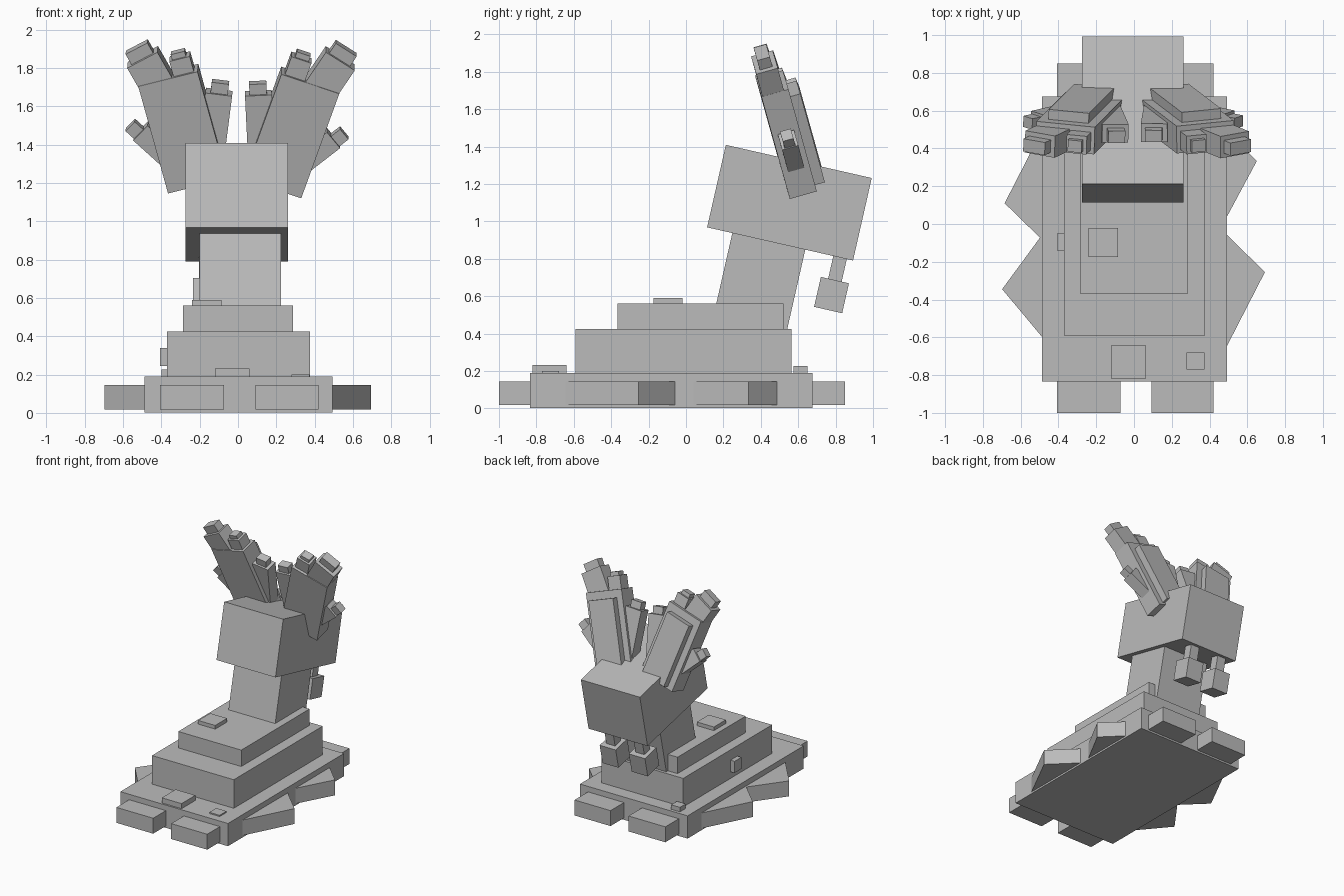
import bpy, bmesh, math
from mathutils import Matrix, Vector

cube = bpy.data.objects.get("Cube")
if cube:
    bpy.data.objects.remove(cube, do_unlink=True)

grey = bpy.data.materials.new("plain_grey")
grey.use_nodes = True
grey.diffuse_color = (0.5, 0.5, 0.5, 1)
grey.node_tree.nodes["Principled BSDF"].inputs["Base Color"].default_value = (0.5, 0.5, 0.5, 1)


def finish(name, bm):
    bmesh.ops.recalc_face_normals(bm, faces=bm.faces)
    mesh = bpy.data.meshes.new(name)
    bm.to_mesh(mesh)
    bm.free()
    mesh.materials.append(grey)
    ob = bpy.data.objects.new(name, mesh)
    bpy.context.collection.objects.link(ob)
    return ob


def block(name, xs, ys, zs, frame=Matrix(), tilt=0):
    """Box between limits, turned about its own y axis, then placed in a frame."""
    lims = (xs, ys, zs)
    centre = Vector([(a + b) / 2 for a, b in lims])
    size = [abs(b - a) for a, b in lims]
    bm = bmesh.new()
    bmesh.ops.create_cube(bm, size=1, matrix=Matrix.Diagonal((*size, 1)))
    bm.transform(frame @ Matrix.Translation(centre) @ Matrix.Rotation(math.radians(tilt), 4, 'Y'))
    return finish(name, bm)


def prism(name, points, low, high):
    """Upright prism over a plan outline."""
    bm = bmesh.new()
    face = bm.faces.new([bm.verts.new((x, y, low)) for x, y in points])
    top = bmesh.ops.extrude_face_region(bm, geom=[face])["geom"]
    bmesh.ops.translate(bm, vec=(0, 0, high - low),
                        verts=[v for v in top if isinstance(v, bmesh.types.BMVert)])
    return finish(name, bm)


# Stepped base
block("base_slab", (-.487, .493), (-.835, .675), (.003, .19))
block("middle_step", (-.37, .375), (-.59, .565), (.18, .425))
block("top_step", (-.287, .287), (-.367, .52), (.41, .56))
for name, xs in (("right_foot", (-.407, -.072)), ("left_foot", (.092, .42))):
    block(name, xs, (-1, .85), (.018, .145))

# Pointed side fins: tip, then the two ends on the slab edge
fins = {
    "left_front_fin": ((.693, -.255), (.49, -.055), (.49, -.65)),
    "left_rear_fin": ((.65, .333), (.43, .55), (.49, .035)),
    "right_front_fin": ((-.698, -.345), (-.485, -.055), (-.485, -.6)),
    "right_rear_fin": ((-.685, .11), (-.485, .5), (-.485, -.085)),
}
for name, outline in fins.items():
    prism(name, outline, .018, .145)

# Small raised tiles
block("top_tile", (-.24, -.085), (-.175, -.02), (.55, .59))
block("front_tile", (-.12, .06), (-.82, -.64), (.18, .232))
block("corner_tile", (.278, .372), (-.77, -.68), (.18, .2))
block("rear_tile", (-.4, -.32), (.575, .65), (.18, .227))
block("side_tile", (-.407, -.36), (-.14, -.05), (.245, .34))

# Leaning neck and head
lean = Matrix.Rotation(math.radians(-12.8), 4, 'X')
block("neck", (-.2, .225), (-.2, .2), (-.35, .25),
      Matrix.Translation((0, .417, .78)) @ lean)
block("head", (-.275, .262), (-.4, .4), (-.226, .226),
      Matrix.Translation((0, .553, 1.1)) @ lean)

# Two hanging weights behind the neck
for side, x in (("right", -.163), ("left", .103)):
    frame = Matrix.Translation((x, .778, .606)) @ lean
    block(side + "_weight", (-.073, .073), (-.077, .077), (-.082, .082), frame)
    block(side + "_weight_stem", (-.04, .04), (-.037, .037), (.07, .26), frame)


# Raised hands: local x points outward, y to the back, z up the palm
def hand(side, sign, corner, spread, extra):
    frame = (Matrix.Translation(corner) @ Matrix.Rotation(sign * .1, 4, 'Z')
             @ Matrix.Rotation(math.radians(sign * spread), 4, 'Y')
             @ Matrix.Rotation(math.radians(16.5), 4, 'X'))

    def part(name, xs, ys, zs, tilt=0):
        block(side + "_" + name, [sign * x for x in xs], ys, zs, frame, sign * tilt)

    part("palm", (-.32, 0), (0, .15), (0, .6))
    part("palm_back_plate", (-.27, -.05), (.14, .205), (.02, .54))
    part("outer_finger", (-.175, .005), (.005, .125), (.5, .735 + extra), 14)
    part("outer_fingertip", (-.12, .01), (.03, .1), (.68 + extra, .795 + extra), 14)
    part("middle_finger", (-.3, -.19), (.02, .12), (.5, .685 + extra / 2))
    part("middle_fingertip", (-.28, -.205), (.035, .1), (.65, .715 + extra / 2))
    part("inner_finger", (-.38, -.24), (.03, .13), (.02, .46), -22)
    part("inner_fingertip", (-.445, -.355), (.045, .11), (.42, .5), -22)
    part("thumb", (-.05, .06), (.03, .12), (.16, .36), 32)
    part("thumb_tip", (.03, .1), (.045, .105), (.26, .4), 32)


hand("right", -1, (-.365, .555, 1.145), 14, 0)
hand("left", 1, (.33, .555, 1.12), 18.5, .035)
